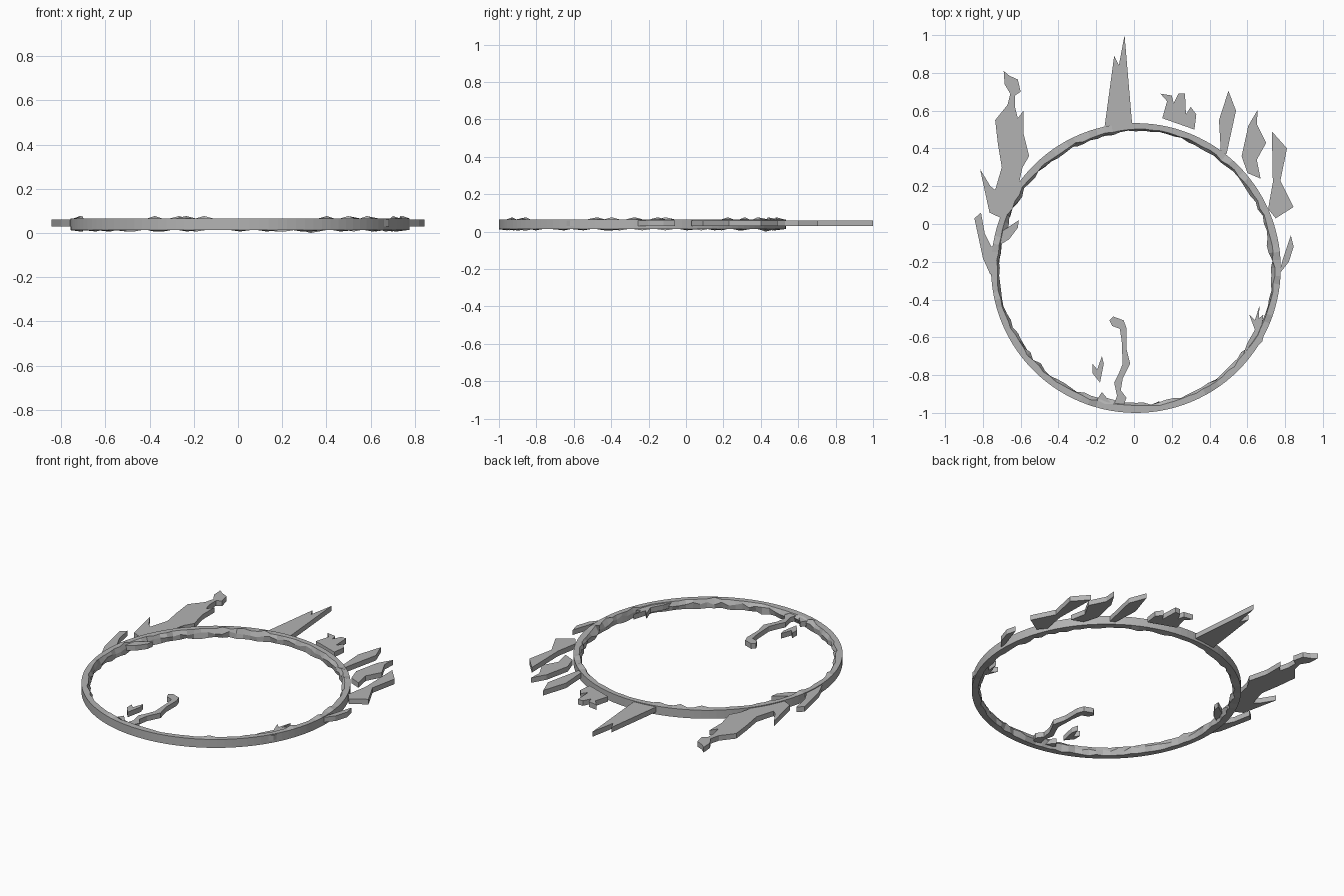
import bpy, bmesh, math, random

random.seed(7)
CX, CY, R = 0.01, -0.233, 0.767

grey = bpy.data.materials.new("ash grey")
grey.diffuse_color = (0.45, 0.45, 0.45, 1)


def finish(name, bm):
    bmesh.ops.recalc_face_normals(bm, faces=bm.faces)
    me = bpy.data.meshes.new(name)
    bm.to_mesh(me)
    bm.free()
    me.materials.append(grey)
    ob = bpy.data.objects.new(name, me)
    bpy.context.collection.objects.link(ob)
    return ob


def flame(name, pts, z0=0.029, z1=0.061):
    """Flat flame: an outline extruded straight up."""
    bm = bmesh.new()
    face = bm.faces.new([bm.verts.new((x, y, z0)) for x, y in pts])
    top = bmesh.ops.extrude_face_region(bm, geom=[face])["geom"]
    for v in top:
        if isinstance(v, bmesh.types.BMVert):
            v.co.z = z1
    finish(name, bm)


# Ring: clean outer wall, chipped and lumpy inner wall
def ring():
    bm = bmesh.new()
    n = 112
    loops = []
    for i in range(n):
        a = 2 * math.pi * i / n
        rough = 0.5 + 0.5 * math.sin(5 * a + 0.6) * math.cos(2 * a)
        j = lambda s: random.random() * s * (0.35 + rough)
        lift = random.random() < 0.12
        prof = [(R, 0.013), (R, 0.066),
                (0.739 - j(0.014), 0.066 + (0.011 if lift else 0)),
                (0.731 - j(0.022), 0.045 + random.uniform(-.01, .01)),
                (0.735 - j(0.020), 0.013 - random.choice((0, 0, 0, 0.006)))]
        if i == 20:
            prof[4] = (0.73, 0.0)
        loops.append([bm.verts.new((CX + r * math.cos(a), CY + r * math.sin(a), z))
                      for r, z in prof])
    for i in range(n):
        p, q = loops[i], loops[(i + 1) % n]
        for k in range(5):
            m = (k + 1) % 5
            bm.faces.new((p[k], p[m], q[m], q[k]))
    finish("ring", bm)


ring()

# Flames around the outside, left to right
flame("tall_left_flame", [
    (-0.69, 0.81), (-0.66, 0.785), (-0.615, 0.765), (-0.60, 0.70), (-0.63, 0.68),
    (-0.63, 0.62), (-0.615, 0.56), (-0.585, 0.60), (-0.585, 0.48), (-0.555, 0.36),
    (-0.59, 0.30), (-0.61, 0.21), (-0.66, 0.10), (-0.70, 0.03), (-0.765, 0.06),
    (-0.815, 0.29), (-0.76, 0.20), (-0.735, 0.18), (-0.70, 0.30), (-0.72, 0.42),
    (-0.735, 0.55), (-0.67, 0.63), (-0.655, 0.69), (-0.685, 0.74)])
flame("left_flame", [
    (-0.845, 0.03), (-0.81, 0.06), (-0.79, -0.05), (-0.755, -0.12),
    (-0.73, -0.10), (-0.735, -0.19), (-0.76, -0.27), (-0.80, -0.18)])
flame("left_inner_spark", [
    (-0.74, -0.11), (-0.70, -0.04), (-0.61, 0.02), (-0.615, -0.02),
    (-0.66, -0.08), (-0.70, -0.105)])
flame("centre_spike", [
    (-0.155, 0.52), (-0.105, 0.89), (-0.08, 0.84), (-0.05, 1.0), (-0.01, 0.53)])
flame("ragged_flame", [
    (0.15, 0.56), (0.175, 0.65), (0.14, 0.69), (0.20, 0.68), (0.21, 0.64),
    (0.235, 0.69), (0.27, 0.69), (0.275, 0.58), (0.30, 0.62), (0.33, 0.58), (0.32, 0.50)])
flame("right_flame_1", [
    (0.46, 0.38), (0.45, 0.55), (0.50, 0.705), (0.54, 0.60), (0.49, 0.37)])
flame("right_flame_2", [
    (0.60, 0.27), (0.57, 0.36), (0.605, 0.52), (0.655, 0.605), (0.65, 0.53),
    (0.70, 0.43), (0.65, 0.34), (0.67, 0.24)])
flame("right_flame_3", [
    (0.71, 0.08), (0.735, 0.22), (0.73, 0.49), (0.81, 0.40), (0.775, 0.23),
    (0.845, 0.09), (0.75, 0.03)])
flame("right_side_flame", [
    (0.765, -0.27), (0.79, -0.18), (0.83, -0.06), (0.845, -0.12), (0.82, -0.20)])

# Flames inside the ring
flame("right_inner_flame", [
    (0.56, -0.74), (0.60, -0.63), (0.64, -0.56), (0.61, -0.48), (0.64, -0.51),
    (0.665, -0.43), (0.66, -0.50), (0.685, -0.48), (0.67, -0.58), (0.70, -0.53),
    (0.68, -0.62)])
flame("hooked_flame", [
    (-0.13, -0.51), (-0.11, -0.49), (-0.055, -0.51), (-0.04, -0.55), (-0.04, -0.66),
    (-0.02, -0.74), (-0.06, -0.82), (-0.07, -0.88), (-0.04, -0.92), (-0.06, -0.97),
    (-0.11, -0.97), (-0.09, -0.91), (-0.105, -0.84), (-0.08, -0.79), (-0.06, -0.74),
    (-0.065, -0.62), (-0.075, -0.555), (-0.115, -0.54)])
flame("floating_spark", [
    (-0.22, -0.74), (-0.195, -0.77), (-0.17, -0.70), (-0.16, -0.74),
    (-0.18, -0.84), (-0.22, -0.79)])
flame("bottom_nub", [(-0.21, -0.95), (-0.17, -0.89), (-0.12, -0.95), (-0.15, -0.975)])
